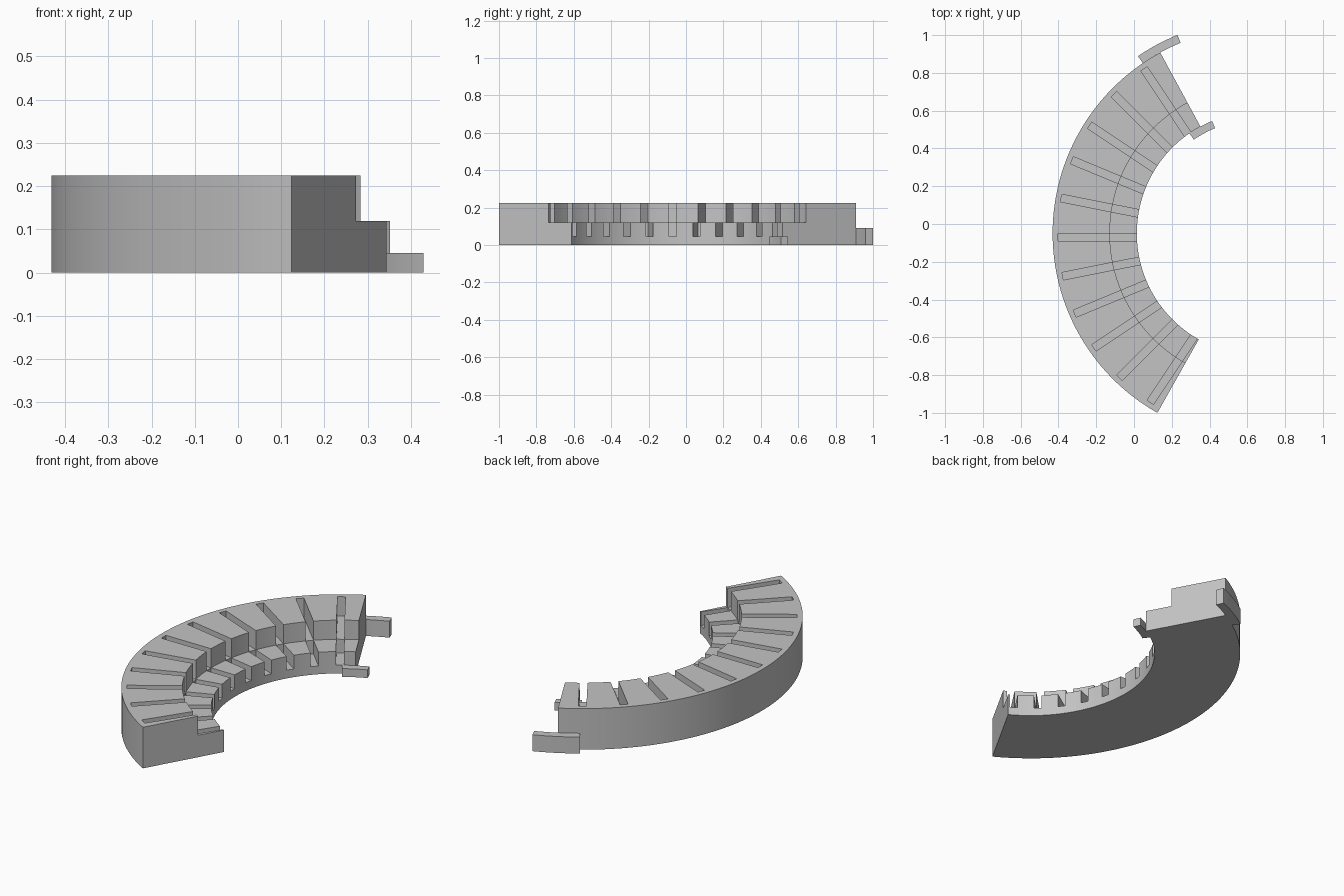
import bpy, bmesh, math

if "Cube" in bpy.data.objects:
    bpy.data.objects.remove(bpy.data.objects["Cube"])

CX, CY = 0.659, -0.05            # centre of the arc
R_OUT, R_STEP, R_IN = 1.09, 0.787, 0.644
Z_TOP, Z_STEP, Z_SLOT = 0.225, 0.12, 0.045
PITCH, SLOT_W = 11.25, 0.04

grey = bpy.data.materials.new("grey")
grey.diffuse_color = (0.55, 0.55, 0.55, 1)
grey.use_nodes = True
grey.node_tree.nodes["Principled BSDF"].inputs["Base Color"].default_value = grey.diffuse_color


def place(r, t, deg):
    """Radius r and sideways offset t on the ray at deg, counted from -x."""
    a = math.radians(deg)
    return (CX - r * math.cos(a) + t * math.sin(a),
            CY + r * math.sin(a) + t * math.cos(a))


def sweep(bm, profile, stations):
    """Skin a closed (r, z) profile through (offset, angle) stations."""
    rings = [[bm.verts.new((*place(r, t, d), z)) for r, z in profile]
             for t, d in stations]
    n = len(profile)
    for a, b in zip(rings, rings[1:]):
        for i in range(n):
            j = (i + 1) % n
            bm.faces.new((a[i], a[j], b[j], b[i]))
    bm.faces.new(rings[0][::-1])
    bm.faces.new(rings[-1])


def finish(name, bm):
    bmesh.ops.recalc_face_normals(bm, faces=bm.faces)
    me = bpy.data.meshes.new(name)
    bm.to_mesh(me)
    bm.free()
    ob = bpy.data.objects.new(name, me)
    ob.data.materials.append(grey)
    bpy.context.collection.objects.link(ob)
    return ob


def arc(name, profile, d0, d1, steps):
    bm = bmesh.new()
    sweep(bm, profile, [(0, d0 + (d1 - d0) * i / steps) for i in range(steps + 1)])
    return finish(name, bm)


def smooth(ob):
    bpy.ops.object.select_all(action='DESELECT')
    ob.select_set(True)
    bpy.context.view_layer.objects.active = ob
    bpy.ops.object.shade_smooth_by_angle(angle=math.radians(30))


# Stepped curved body
body = arc("stepped_body", [(R_IN, 0), (R_OUT, 0), (R_OUT, Z_TOP), (R_STEP, Z_TOP),
                            (R_STEP, Z_STEP), (R_IN, Z_STEP)], -60.6, 61.5, 66)

# Radial slots cut through both steps
bm = bmesh.new()
slot = [(0.6, Z_SLOT), (R_STEP, Z_SLOT), (R_STEP, Z_STEP),
        (1.061, Z_STEP), (1.061, 0.3), (0.6, 0.3)]
for k in range(-5, 6):
    sweep(bm, slot, [(-SLOT_W, k * PITCH), (0, k * PITCH)])
cutter = finish("slot_cutter", bm)
cutter.hide_render = True
mod = body.modifiers.new("slots", 'BOOLEAN')
mod.object, mod.operation, mod.solver = cutter, 'DIFFERENCE', 'EXACT'
bpy.context.view_layer.objects.active = body
bpy.ops.object.modifier_apply(modifier=mod.name)
bpy.data.objects.remove(cutter)

# Joining tabs hugging the outer and inner walls at one end
outer = arc("outer_tab", [(R_OUT, 0), (1.135, 0), (1.135, 0.09), (R_OUT, 0.09)], 55.8, 67.8, 8)
inner = arc("inner_tab", [(0.603, 0), (R_IN, 0), (R_IN, 0.045), (0.603, 0.045)], 55.4, 67.6, 8)

for ob in (body, outer, inner):
    smooth(ob)
